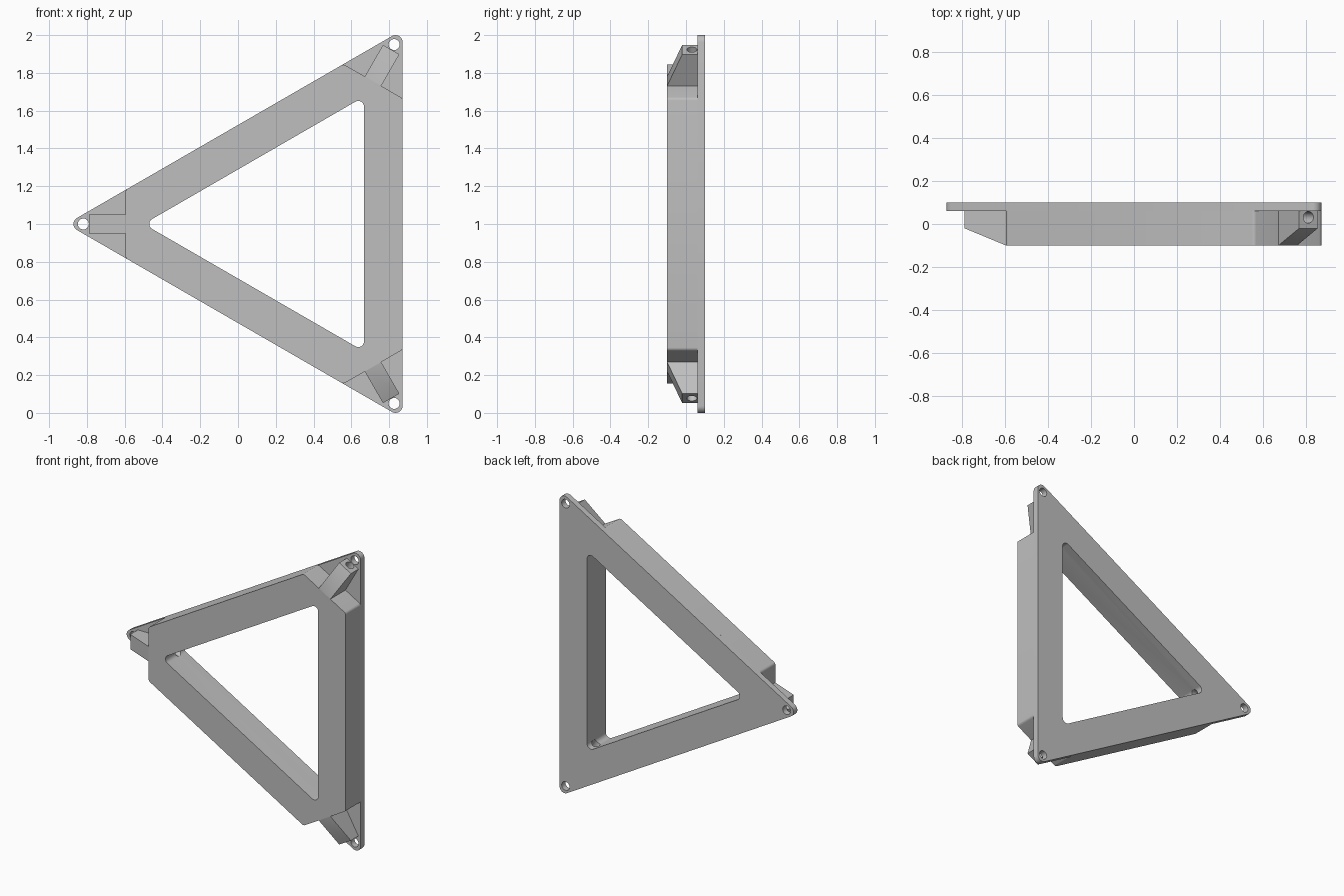
import bpy, bmesh, math
from mathutils import Vector, Matrix

if "Cube" in bpy.data.objects:
    bpy.data.objects.remove(bpy.data.objects["Cube"], do_unlink=True)

CENTRE = Vector((0.278, 0, 1))          # centroid of the triangle
INRADIUS = 0.593
CORNER = INRADIUS * 2                   # centroid to sharp corner
CUT = 0.873                             # centroid to the cut across each corner
FRONT, STEP, BACK = -0.1, 0.06, 0.1
ANGLES = [math.radians(a) for a in (60, 180, 300)]

grey = bpy.data.materials.new("grey_plastic")
grey.use_nodes = True
grey.diffuse_color = (0.52, 0.52, 0.52, 1)
grey.node_tree.nodes["Principled BSDF"].inputs["Base Color"].default_value = (0.52, 0.52, 0.52, 1)


def polar(r, a):
    return Vector((r * math.cos(a), r * math.sin(a)))


def rounded(points, radius, steps=8):
    """Round every corner of a convex counter-clockwise outline."""
    out = []
    for i, p in enumerate(points):
        u = (points[i - 1] - p).normalized()
        v = (points[(i + 1) % len(points)] - p).normalized()
        half = u.angle(v) / 2
        centre = p + (u + v).normalized() * radius / math.sin(half)
        first = p + u * radius / math.tan(half) - centre
        start, turn = math.atan2(first.y, first.x), math.pi - 2 * half
        out += [centre + polar(radius, start + turn * k / steps) for k in range(steps + 1)]
    return out


def make(name, bm):
    bmesh.ops.recalc_face_normals(bm, faces=bm.faces)
    mesh = bpy.data.meshes.new(name)
    bm.to_mesh(mesh)
    bm.free()
    mesh.materials.append(grey)
    obj = bpy.data.objects.new(name, mesh)
    bpy.context.collection.objects.link(obj)
    return obj


def prism(name, verts, offset):
    bm = bmesh.new()
    face = bm.faces.new([bm.verts.new(v) for v in verts])
    new = bmesh.ops.extrude_face_region(bm, geom=[face])["geom"]
    bmesh.ops.translate(bm, vec=offset, verts=[g for g in new if isinstance(g, bmesh.types.BMVert)])
    return make(name, bm)


def slab(name, outline, y0, y1):
    verts = [CENTRE + Vector((p.x, y0, p.y)) for p in outline]
    return prism(name, verts, Vector((0, y1 - y0, 0)))


def rod(name, radius, start, end):
    axis = end - start
    matrix = Matrix.Translation((start + end) / 2) @ axis.to_track_quat("Z", "Y").to_matrix().to_4x4()
    bm = bmesh.new()
    bmesh.ops.create_cone(bm, cap_ends=True, segments=32, radius1=radius, radius2=radius,
                          depth=axis.length, matrix=matrix)
    return make(name, bm)


def combine(target, tool, operation):
    mod = target.modifiers.new(tool.name, "BOOLEAN")
    mod.operation, mod.solver, mod.object = operation, "EXACT", tool
    bpy.context.view_layer.objects.active = target
    bpy.ops.object.modifier_apply(modifier=mod.name)
    bpy.data.objects.remove(tool, do_unlink=True)


# Back plate and the thick frame with cut corners
frame = slab("triangular_frame", rounded([polar(CORNER, a) for a in ANGLES], 0.037), STEP, BACK)
half_cut = (CORNER - CUT) * math.tan(math.radians(30))
hexagon = [polar(CUT, a) + polar(side * half_cut, a + math.pi / 2)
           for a in ANGLES for side in (-1, 1)]
combine(frame, slab("frame_body", rounded(hexagon, 0.02, 4), FRONT, STEP), "UNION")

# Sloped lug at each corner
for a in ANGLES:
    d, t = polar(1, a), polar(0.05, a + math.pi / 2)
    out, side = Vector((d.x, 0, d.y)), Vector((t.x, 0, t.y))
    profile = [(0.84, FRONT), (CUT, FRONT), (1.066, -0.02), (1.066, STEP), (0.84, STEP)]
    lug = prism("corner_lug", [CENTRE + out * r + Vector((0, y, 0)) - side for r, y in profile], side * 2)
    combine(frame, lug, "UNION")

# Central opening
opening = rounded([polar(0.389 * 2, a) for a in ANGLES], 0.03)
combine(frame, slab("opening_cutter", opening, -0.2, 0.2), "DIFFERENCE")

# Mounting hole through the plate and radial hole through each lug
for a in ANGLES:
    d = polar(1, a)
    out = Vector((d.x, 0, d.y))
    hole = CENTRE + out * 1.097
    combine(frame, rod("plate_hole", 0.029, hole + Vector((0, 0.03, 0)), hole + Vector((0, 0.2, 0))), "DIFFERENCE")
    base = CENTRE + Vector((0, 0.031, 0))
    combine(frame, rod("lug_hole", 0.027, base + out * 0.6, base + out * 1.3), "DIFFERENCE")

bpy.ops.object.select_all(action="DESELECT")
frame.select_set(True)
bpy.context.view_layer.objects.active = frame
bpy.ops.object.shade_smooth_by_angle(angle=math.radians(30))
